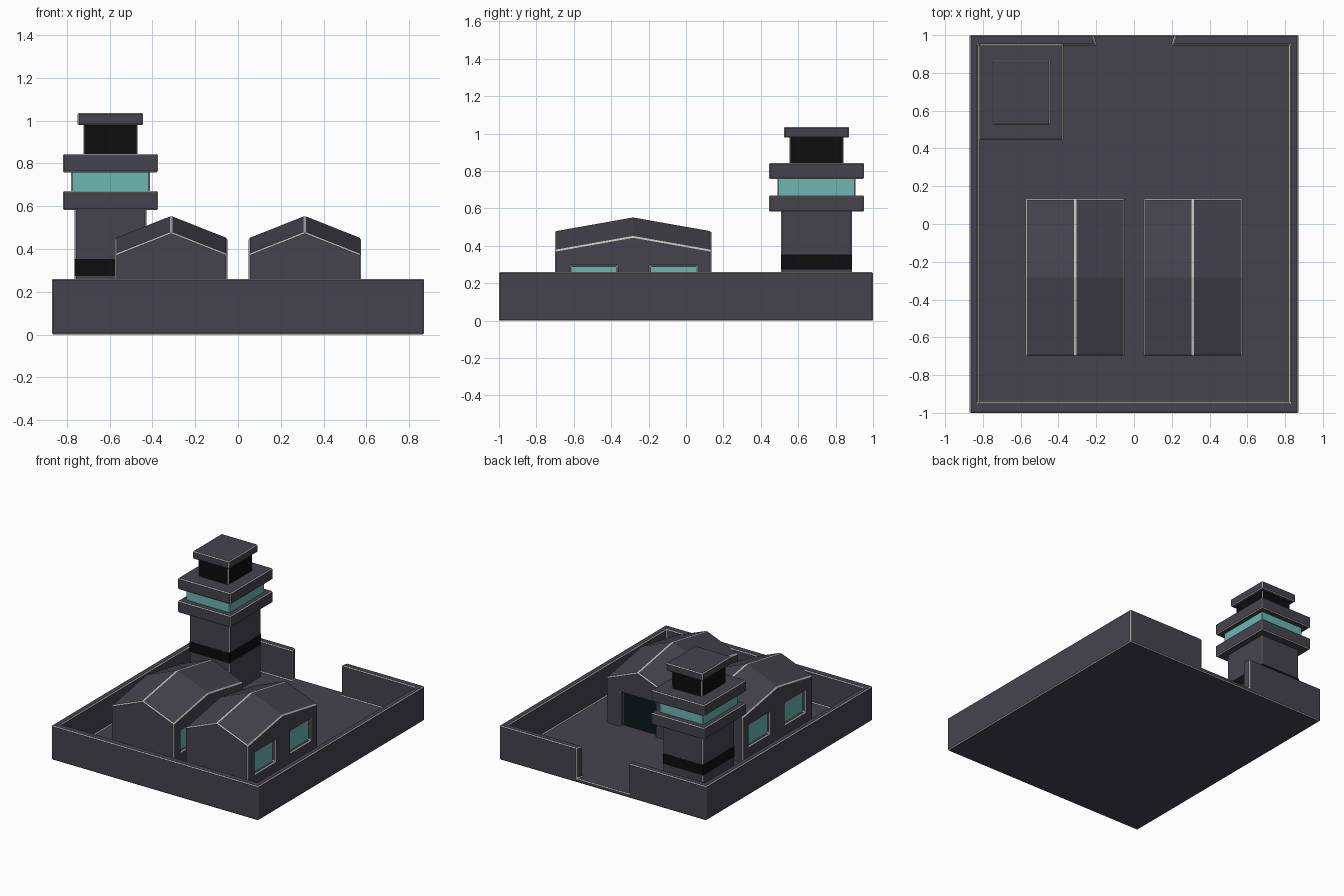
import bpy, bmesh

if "Cube" in bpy.data.objects:
    bpy.data.objects.remove(bpy.data.objects["Cube"])

def mat(name, rgb):
    m = bpy.data.materials.new(name)
    m.diffuse_color = (*rgb, 1)
    m.use_nodes = True
    m.node_tree.nodes["Principled BSDF"].inputs["Base Color"].default_value = m.diffuse_color
    return m

DARK = mat("dark_panel", (0.06, 0.056, 0.075))
EDGE = mat("worn_edge", (0.55, 0.55, 0.52))
BLACK = mat("black", (0.004, 0.004, 0.004))
GLASS = mat("teal_glass", (0.15, 0.47, 0.44))
DOOR = mat("door_dark", (0.004, 0.009, 0.011))

def loft(name, sections, material=None):
    """Closed solid through matching rings of points."""
    bm = bmesh.new()
    rings = [[bm.verts.new(p) for p in s] for s in sections]
    n = len(rings[0])
    for a, b in zip(rings, rings[1:]):
        for i in range(n):
            j = (i + 1) % n
            bm.faces.new((a[i], a[j], b[j], b[i]))
    bm.faces.new(rings[0])
    bm.faces.new(rings[-1])
    bmesh.ops.recalc_face_normals(bm, faces=bm.faces)
    me = bpy.data.meshes.new(name)
    bm.to_mesh(me)
    bm.free()
    if material:
        me.materials.append(material)
        me.materials.append(EDGE)
    ob = bpy.data.objects.new(name, me)
    bpy.context.collection.objects.link(ob)
    return ob

def prism(name, pts, z0, z1, material=None):
    return loft(name, [[(x, y, z) for x, y in pts] for z in (z0, z1)], material)

def box(name, x0, x1, y0, y1, z0, z1, material=None):
    return prism(name, [(x0, y0), (x1, y0), (x1, y1), (x0, y1)], z0, z1, material)

def cut(ob, cutter):
    m = ob.modifiers.new("cut", 'BOOLEAN')
    m.operation = 'DIFFERENCE'
    m.solver = 'EXACT'
    m.object = cutter
    bpy.context.view_layer.objects.active = ob
    bpy.ops.object.modifier_apply(modifier=m.name)
    bpy.data.objects.remove(cutter)

def edge_bevel(ob, width=0.006):
    # narrow pale chamfer along the sharp edges
    m = ob.modifiers.new("edge", 'BEVEL')
    m.width = width
    m.segments = 1
    m.limit_method = 'ANGLE'
    m.angle_limit = 0.5
    m.material = 1

FLOOR = 0.03

# walled yard with a gate in the back wall
yard = box("yard_base", -0.87, 0.87, -1, 1, 0, 0.26, DARK)
half = [(0.825, -0.945), (0.825, 0.95), (0.205, 0.95), (0.25, 1.1)]
cut(yard, prism("yard_cutter", half + [(-x, y) for x, y in reversed(half)], FLOOR, 0.5))
edge_bevel(yard)

# control tower, stacked from blocks: half width, half depth, z range
TX, TY = -0.596, 0.698
for name, hx, hy, z0, z1, m in [
    ("tower_shaft", 0.168, 0.19, 0.02, 0.59, DARK),
    ("lower_deck", 0.222, 0.254, 0.582, 0.67, DARK),
    ("window_band", 0.184, 0.209, 0.66, 0.77, GLASS),
    ("upper_deck", 0.222, 0.254, 0.758, 0.843, DARK),
    ("tower_neck", 0.127, 0.145, 0.835, 0.985, BLACK),
    ("tower_roof", 0.153, 0.174, 0.978, 1.036, DARK),
]:
    edge_bevel(box(name, TX - hx, TX + hx, TY - hy, TY + hy, z0, z1, m))
box("tower_stripe", TX - 0.1685, TX + 0.1685, TY - 0.1905, TY + 0.1905, 0.273, 0.353, BLACK)

# two hangars with roofs peaking mid-length, recessed windows and a back door
W, RECESS = 0.262, 0.03
for side, cx in (("left", -0.312), ("right", 0.312)):
    sections = []
    for y, eave, ridge in ((-0.7, 0.376, 0.48), (-0.283, 0.45, 0.554), (0.135, 0.376, 0.48)):
        sections.append([(cx - W, y, 0.02), (cx + W, y, 0.02), (cx + W, y, eave),
                         (cx, y, ridge), (cx - W, y, eave)])
    hangar = loft(side + "_hangar", sections, DARK)
    for s in (-1, 1):
        wall = cx + s * W
        for y0, y1 in ((-0.615, -0.37), (-0.19, 0.06)):
            xs = sorted((wall - s * RECESS, wall + s * 0.05))
            cut(hangar, box("window_cutter", *xs, y0, y1, 0.13, 0.29))
            xs = sorted((wall - s * (RECESS + 0.01), wall - s * (RECESS - 0.008)))
            box(side + "_hangar_window", *xs, y0 + 0.001, y1 - 0.001, 0.131, 0.289, GLASS)
    cut(hangar, box("door_cutter", cx - 0.148, cx + 0.148, 0.095, 0.2, -0.1, 0.29))
    box(side + "_hangar_door", cx - 0.147, cx + 0.147, 0.085, 0.1, FLOOR - 0.005, 0.289, DOOR)
    edge_bevel(hangar, 0.007)
